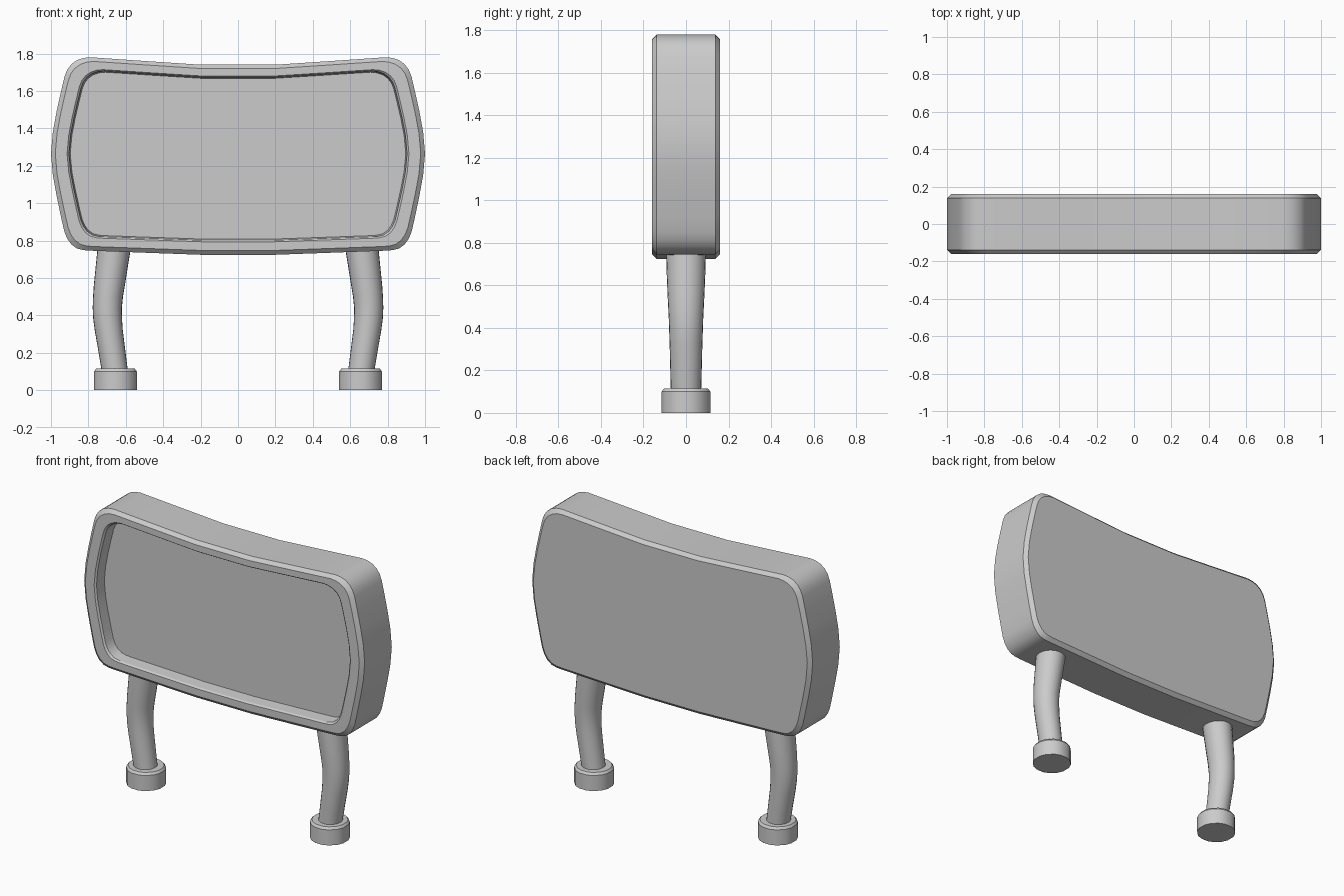
import bpy, bmesh
from math import sin, cos, pi, radians

if "Cube" in bpy.data.objects:
    bpy.data.objects.remove(bpy.data.objects["Cube"])


def loft(name, rings, smooth=30):
    """Skin a list of equal-length closed rings and cap both ends."""
    bm = bmesh.new()
    loops = [[bm.verts.new(p) for p in ring] for ring in rings]
    n = len(loops[0])
    for a, b in zip(loops, loops[1:]):
        for i in range(n):
            j = (i + 1) % n
            bm.faces.new((a[i], a[j], b[j], b[i]))
    bm.faces.new(loops[0])
    bm.faces.new(loops[-1])
    bmesh.ops.recalc_face_normals(bm, faces=bm.faces)
    mesh = bpy.data.meshes.new(name)
    bm.to_mesh(mesh)
    bm.free()
    obj = bpy.data.objects.new(name, mesh)
    bpy.context.collection.objects.link(obj)
    bpy.ops.object.select_all(action='DESELECT')
    obj.select_set(True)
    bpy.context.view_layer.objects.active = obj
    bpy.ops.object.shade_smooth_by_angle(angle=radians(smooth))
    return obj


# Panel outline: right half from top to bottom, mirrored for the left
half = [(.2, 1.74), (.5, 1.76), (.79, 1.78), (.828, 1.776), (.862, 1.764),
        (.892, 1.742), (.914, 1.712), (.928, 1.675), (.948, 1.59),
        (.97, 1.49), (.99, 1.38), (1.0, 1.265), (.99, 1.15), (.97, 1.04),
        (.945, .92), (.929, .85), (.914, .812), (.892, .78), (.862, .758),
        (.828, .749), (.79, .746), (.5, .735), (.2, .724)]
outline = half + [(-x, z) for x, z in reversed(half)]
ZC = 1.264


def panel_ring(y, sx, sz):
    return [(x * sx, y, ZC + (z - ZC) * sz) for x, z in outline]


# Panel: chamfered slab with a recessed front face
loft("panel", [panel_ring(*r) for r in (
    (.16, .977, .957), (.138, 1, 1), (-.138, 1, 1), (-.16, .977, .957),
    (-.16, .914, .872), (-.15, .904, .857), (-.08, .897, .845))])


def round_ring(cx, z, rx, ry, n, start=0.0):
    return [(cx + rx * cos(start + 2 * pi * i / n),
             ry * sin(start + 2 * pi * i / n), z) for i in range(n)]


def foot_ring(cx, z, r):
    """Eight-sided section with softened corners."""
    pts = []
    for k in range(8):
        for off in (-.17, .17):
            a = pi / 8 + k * pi / 4 + off
            pts.append((cx + r * cos(a), r * sin(a), z))
    return pts


# Bowed tapering legs and their feet: (z, centre x, radius x, radius y)
path = [(.09, .657, .07, .071), (.2, .673, .072, .074), (.32, .691, .075, .077),
        (.38, .697, .077, .079), (.44, .699, .078, .081), (.5, .695, .08, .084),
        (.56, .688, .083, .087), (.66, .675, .086, .091), (.78, .659, .09, .094)]
for side, s in (("left", -1), ("right", 1)):
    loft("leg_" + side, [round_ring(s * cx, z, rx, ry, 24)
                         for z, cx, rx, ry in path], 40)
    loft("foot_" + side, [foot_ring(s * .655, z, r) for z, r in
                          ((0, .117), (.1, .117), (.115, .106))])
